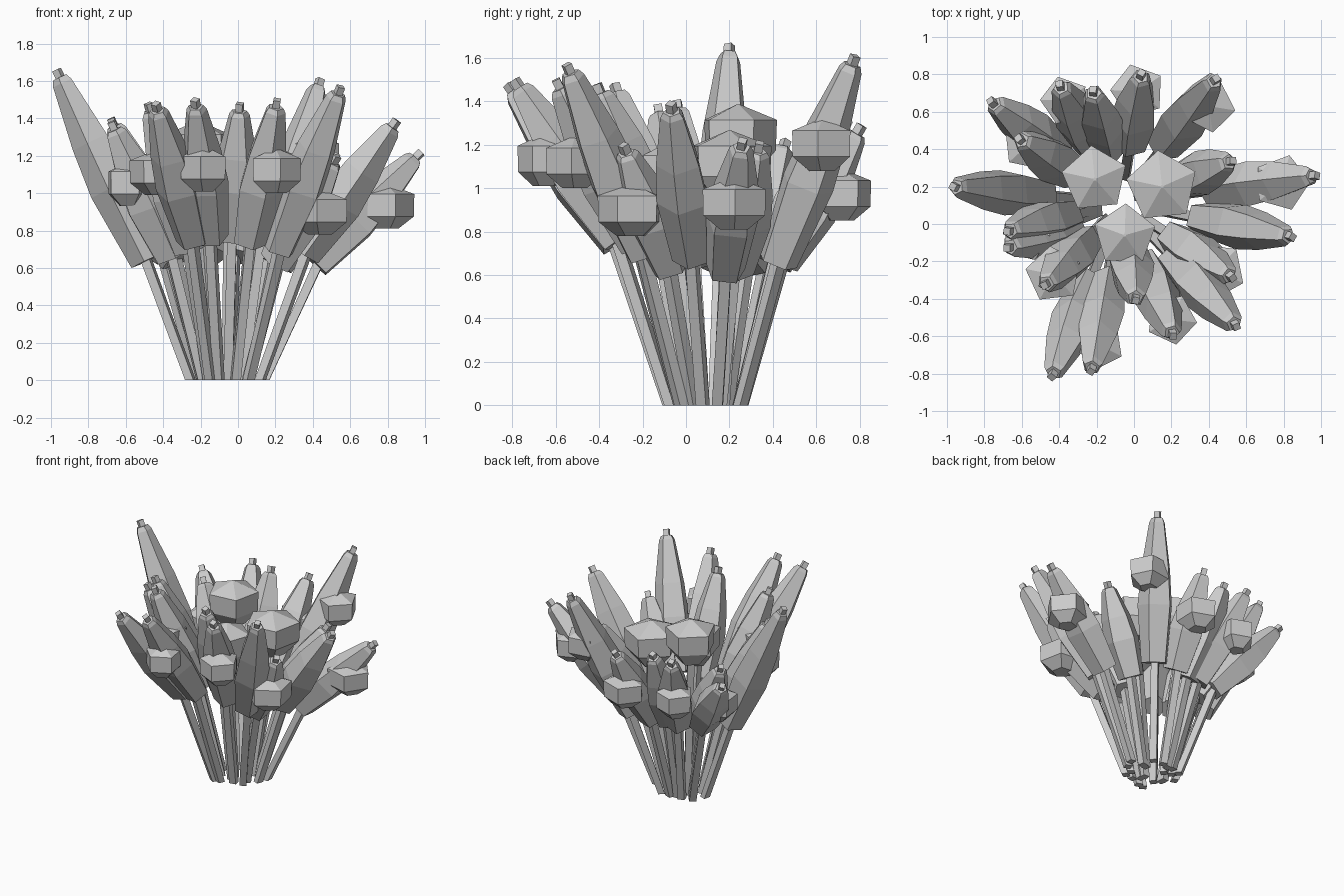
import bpy, bmesh, math
from mathutils import Vector

if "Cube" in bpy.data.objects:
    bpy.data.objects.remove(bpy.data.objects["Cube"])

CENTRE = Vector((-0.07, 0.115, 0))

def lathe(name, start, end, profile, sides, turn=0.0):
    """Low-poly body along start->end; profile is (fraction, radius)."""
    start, end = Vector(start), Vector(end)
    axis = end - start
    rot = axis.to_track_quat('Z', 'Y')
    bm = bmesh.new()
    rings = []
    for f, r in profile:
        ring = []
        for i in range(sides):
            a = turn + 2 * math.pi * i / sides
            p = rot @ Vector((r * math.cos(a), r * math.sin(a), 0))
            ring.append(bm.verts.new(start + axis * f + p))
        rings.append(ring)
    for lo, hi in zip(rings, rings[1:]):
        for i in range(sides):
            j = (i + 1) % sides
            bm.faces.new((lo[i], lo[j], hi[j], hi[i]))
    bm.faces.new(rings[0][::-1])
    bm.faces.new(rings[-1])
    me = bpy.data.meshes.new(name)
    bm.to_mesh(me)
    bm.free()
    ob = bpy.data.objects.new(name, me)
    bpy.context.collection.objects.link(ob)
    return ob

def stem(top):
    off = Vector((top[0], top[1], 0)) - CENTRE
    base = CENTRE + off * 0.42
    ob = lathe("stem", base, top, [(0, 0.035), (1, 0.035)], 4, 0.6)
    for v in ob.data.vertices:          # cut flat on the ground
        if v.co.z < 0.1:
            v.co.z = 0

def bud(x, y, z, r):
    """Upright five-sided bowl bud with a shallow pointed top."""
    lathe("bud", (x, y, z - 0.12), (x, y, z + 0.12),
          [(0, r * 0.45), (0.27, r), (0.77, r * 1.02), (1.0, r * 0.05)], 5, x * 9 + y * 5)

# Pods: tip x, y, z and height of the pod's lower end
pods = [
    (-.97, .20, 1.66, .64), (-.77, .66, 1.19, .68), (-.62, .46, 1.22, .64),
    (-.40, .75, 1.31, .66), (-.22, .72, 1.31, .66), (.04, .81, 1.29, .66),
    (.44, .78, 1.61, .66), (.53, .34, 1.21, .62), (.98, .26, 1.22, .62),
    (.85, -.07, 1.39, .68), (.53, -.29, 1.20, .63), (.55, -.55, 1.57, .70),
    (.21, -.60, 1.50, .74), (.01, -.41, 1.48, .76), (-.23, -.79, 1.50, .76),
    (-.44, -.82, 1.48, .75), (-.48, -.33, 1.48, .70), (-.68, -.04, 1.40, .66),
    (-.68, -.13, 1.38, .66)]
for x, y, z, low in pods:
    tip = Vector((x, y, z))
    flat = Vector((x, y, 0)) - CENTRE
    bottom = CENTRE + flat * 0.46 + Vector((0, 0, low))
    stem(bottom + (tip - bottom) * 0.05)
    length = (tip - bottom).length
    neck = 1 - 0.045 / length
    lathe("pod", bottom, tip, [(0, .095), (.38, .128), (.62, .108), (neck - .03, .058),
                               (neck, .042)], 5, x * 4)
    lathe("pod_tip", bottom + (tip - bottom) * (neck - .02), tip,
          [(0, .027), (1, .027)], 4, 0.4)

# Bowl buds on the outer sides of the pods
for b in [(.79, .22, .93, .15), (.44, -.25, .90, .155), (.20, -.51, 1.12, .135),
          (-.18, -.65, 1.13, .125), (-.43, -.27, 1.11, .15), (-.58, -.07, 1.05, .13),
          (-.57, .42, .91, .13), (.02, .71, .97, .145), (-.37, .66, .97, .13),
          (.40, .63, 1.20, .14)]:
    bud(*b)

# Large central buds on their own stems
for x, y, z, r in [(-.21, .24, 1.385, .18), (.15, .20, 1.265, .195), (-.05, -.06, 1.22, .17)]:
    lathe("centre_bud", (x, y, z - .32), (x, y, z),
          [(0, r * .45), (.34, r * .97), (.78, r), (1, r * .05)], 5, x * 7)
    stem(Vector((x, y, z - .30)))
